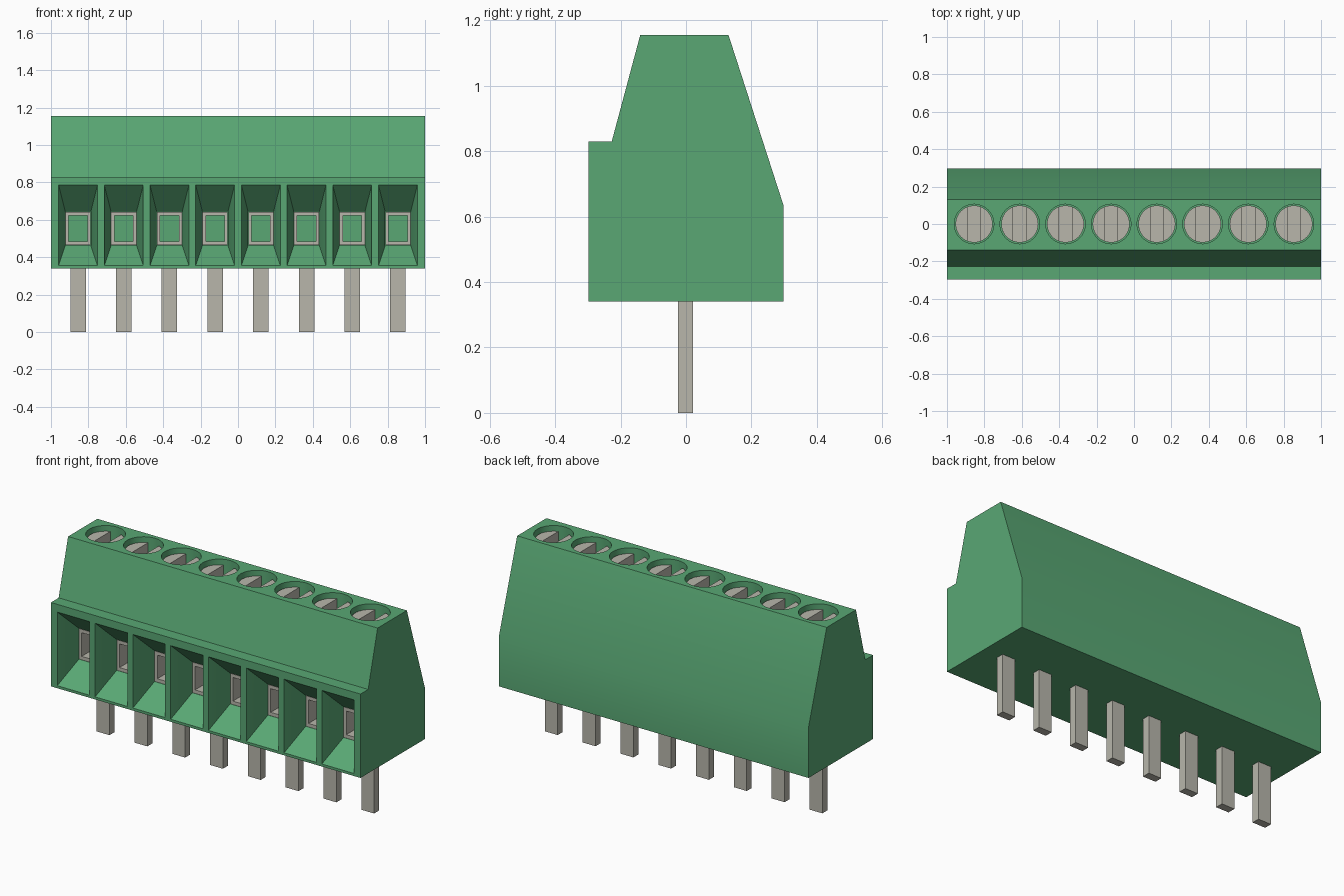
import bpy, bmesh, math

if "Cube" in bpy.data.objects:
    bpy.data.objects.remove(bpy.data.objects["Cube"], do_unlink=True)


def material(name, rgb):
    m = bpy.data.materials.new(name)
    m.use_nodes = True
    m.diffuse_color = (*rgb, 1)
    bsdf = m.node_tree.nodes["Principled BSDF"]
    bsdf.inputs["Base Color"].default_value = (*rgb, 1)
    bsdf.inputs["Roughness"].default_value = 0.6
    return m


GREEN = material("housing green", (0.10, 0.39, 0.175))
METAL = material("tinned metal", (0.48, 0.47, 0.41))

COUNT, PITCH = 8, 0.2443
CENTRES = [(i - (COUNT - 1) / 2) * PITCH for i in range(COUNT)]
TOP, BOTTOM = 1.155, 0.34
FRONT, THROAT, BACK = -0.298, -0.15, 0.10   # wire entry depths along y


def loft(bm, rings, closed=False):
    """Skin a list of point rings; cap the ends, or join last to first."""
    vs = [[bm.verts.new(p) for p in ring] for ring in rings]
    pairs = list(zip(vs, vs[1:]))
    if closed:
        pairs.append((vs[-1], vs[0]))
    for a, b in pairs:
        for i in range(len(a)):
            j = (i + 1) % len(a)
            bm.faces.new((a[i], a[j], b[j], b[i]))
    if not closed:
        bm.faces.new(vs[0])
        bm.faces.new(vs[-1])


def rect(x, y, hw, z0, z1):
    return [(x - hw, y, z0), (x + hw, y, z0), (x + hw, y, z1), (x - hw, y, z1)]


def disc(x, r, z, n=32):
    return [(x + r * math.cos(2 * math.pi * i / n),
             r * math.sin(2 * math.pi * i / n), z) for i in range(n)]


def finish(name, bm, mat):
    bmesh.ops.recalc_face_normals(bm, faces=bm.faces[:])
    me = bpy.data.meshes.new(name)
    bm.to_mesh(me)
    bm.free()
    me.materials.append(mat)
    ob = bpy.data.objects.new(name, me)
    bpy.context.collection.objects.link(ob)
    return ob


def smooth(ob):
    bpy.ops.object.select_all(action="DESELECT")
    ob.select_set(True)
    bpy.context.view_layer.objects.active = ob
    bpy.ops.object.shade_smooth_by_angle(angle=math.radians(25))


# Housing: side profile extruded along x
profile = [(FRONT, BOTTOM), (0.298, BOTTOM), (0.298, 0.635), (0.13, TOP),
           (-0.14, TOP), (-0.227, 0.83), (FRONT, 0.83)]
bm = bmesh.new()
loft(bm, [[(x, y, z) for y, z in profile] for x in (-1, 1)])
housing = finish("housing", bm, GREEN)

# Cutter: flared wire entries with a square socket, and screw wells
bm = bmesh.new()
mouth, throat = (0.104, 0.355, 0.785), (0.068, 0.463, 0.643)
over = 0.02
k = over / (THROAT - FRONT)
outer = [m + (m - t) * k for m, t in zip(mouth, throat)]
for x in CENTRES:
    loft(bm, [rect(x, FRONT - over, *outer), rect(x, THROAT, *throat),
              rect(x, BACK, *throat)])
    loft(bm, [disc(x, 0.106, TOP - 0.15), disc(x, 0.106, TOP + 0.05)])
cutter = finish("cutter", bm, GREEN)
cutter.hide_render = True
mod = housing.modifiers.new("openings", "BOOLEAN")
mod.operation, mod.solver, mod.object = "DIFFERENCE", "EXACT", cutter
bpy.context.view_layer.objects.active = housing
bpy.ops.object.modifier_apply(modifier=mod.name)
bpy.data.objects.remove(cutter, do_unlink=True)
smooth(housing)

SLOT, RADIUS, HEAD = 0.035, 0.099, TOP - 0.03
for n, x in enumerate(CENTRES, 1):
    # Square wire clamp, open front and back
    bm = bmesh.new()
    o, i = (0.067, 0.464, 0.642), (0.050, 0.484, 0.622)
    loft(bm, [rect(x, THROAT, *o), rect(x, BACK - 0.002, *o),
              rect(x, BACK - 0.002, *i), rect(x, THROAT, *i)], closed=True)
    finish(f"wire_clamp_{n}", bm, METAL)

    # Slotted screw: base disc plus two half heads beside the slot
    bm = bmesh.new()
    loft(bm, [disc(x, RADIUS, TOP - 0.149), disc(x, RADIUS, HEAD - 0.06)])
    a = math.acos(SLOT / RADIUS)
    for s in (-1, 1):
        arc = [(x + s * RADIUS * math.cos(a * t / 8),
                RADIUS * math.sin(a * t / 8)) for t in range(-8, 9)]
        loft(bm, [[(*p, z) for p in arc] for z in (HEAD - 0.06, HEAD)])
    smooth(finish(f"screw_{n}", bm, METAL))

    # Solder pin
    bm = bmesh.new()
    loft(bm, [rect(x, y, 0.0415, 0, BOTTOM + 0.02) for y in (-0.024, 0.022)])
    finish(f"pin_{n}", bm, METAL)
